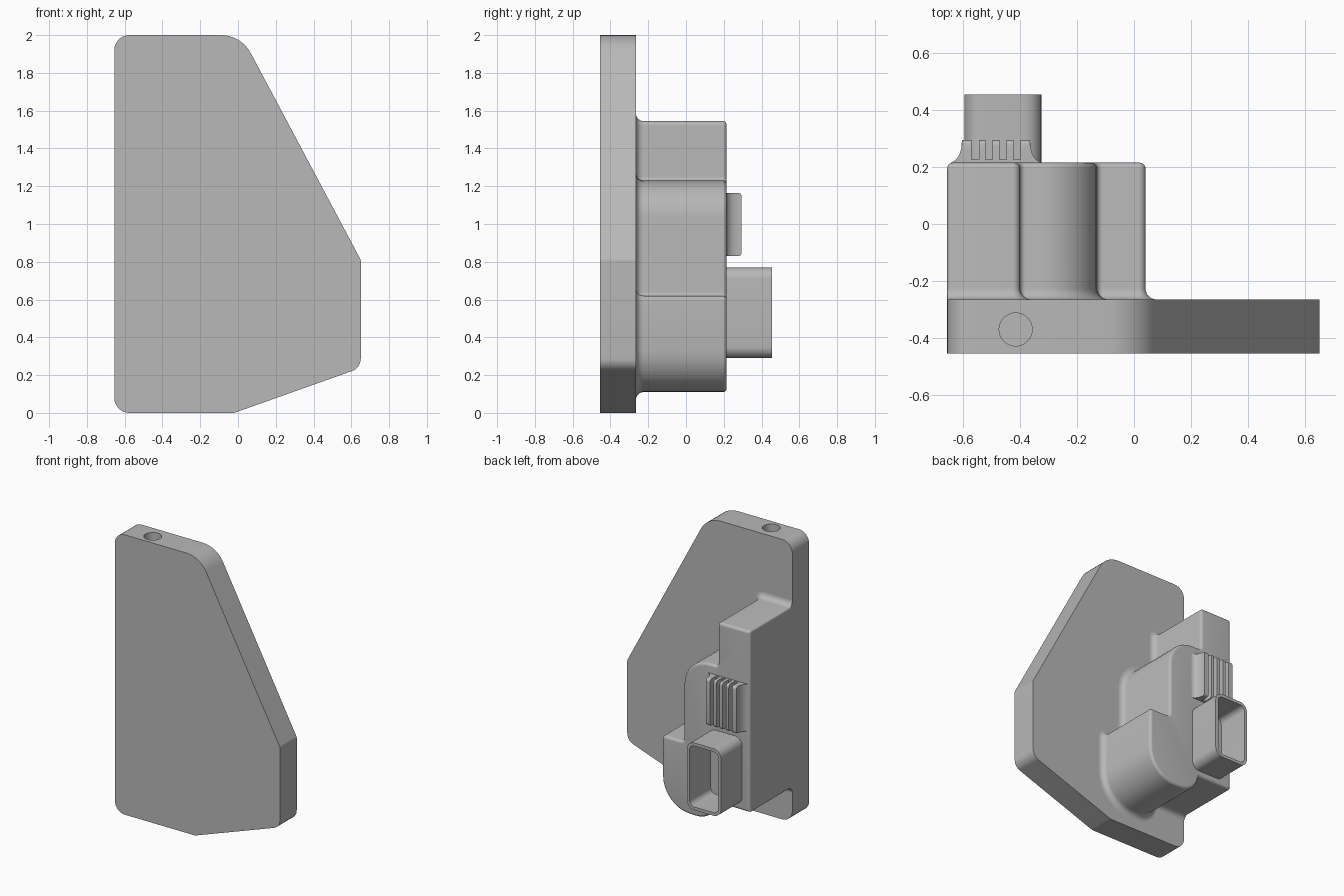
import bpy, bmesh, math
from mathutils import Vector

cube = bpy.data.objects.get("Cube")
if cube:
    bpy.data.objects.remove(cube)

grey = bpy.data.materials.new("light_grey")
grey.use_nodes = True
COLOUR = (0.48, 0.48, 0.48, 1)
grey.diffuse_color = COLOUR
grey.node_tree.nodes["Principled BSDF"].inputs["Base Color"].default_value = COLOUR


def rounded(corners, d=0.0, seg=8):
    """Counter-clockwise outline of (a, b, radius) corners, grown by d."""
    pts = [Vector(c[:2]) for c in corners]
    n = len(pts)
    grown, convex = [], []
    for i, p in enumerate(pts):
        e1 = (p - pts[i - 1]).normalized()
        e2 = (pts[(i + 1) % n] - p).normalized()
        n1, n2 = Vector((e1.y, -e1.x)), Vector((e2.y, -e2.x))
        grown.append(p + (n1 + n2) * d / (1 + n1.dot(n2)))
        convex.append(e1.x * e2.y - e1.y * e2.x > 0)
    out = []
    for i, p in enumerate(grown):
        r = max(corners[i][2] + (d if convex[i] else -d), 0.003)
        u = (grown[i - 1] - p).normalized()
        v = (grown[(i + 1) % n] - p).normalized()
        half = u.angle(v) / 2
        t = r / math.tan(half)
        c = p + (u + v).normalized() * r / math.sin(half)
        a, b = p + u * t - c, p + v * t - c
        a0 = math.atan2(a.y, a.x)
        turn = math.atan2(a.x * b.y - a.y * b.x, a.dot(b))
        for k in range(seg + 1):
            ang = a0 + turn * k / seg
            out.append((c.x + r * math.cos(ang), c.y + r * math.sin(ang)))
    return out


def loft(name, rings):
    """Skin matching rings of points and close both ends."""
    bm = bmesh.new()
    loops = [[bm.verts.new(p) for p in ring] for ring in rings]
    n = len(loops[0])
    for a, b in zip(loops, loops[1:]):
        for i in range(n):
            j = (i + 1) % n
            bm.faces.new((a[i], a[j], b[j], b[i]))
    bm.faces.new(loops[0])
    bm.faces.new(loops[-1])
    bmesh.ops.recalc_face_normals(bm, faces=bm.faces)
    mesh = bpy.data.meshes.new(name)
    bm.to_mesh(mesh)
    bm.free()
    obj = bpy.data.objects.new(name, mesh)
    bpy.context.collection.objects.link(obj)
    mesh.materials.append(grey)
    return obj


def smooth(obj):
    bpy.ops.object.select_all(action='DESELECT')
    obj.select_set(True)
    bpy.context.view_layer.objects.active = obj
    bpy.ops.object.shade_smooth_by_angle(angle=math.radians(35))


def at_y(outline, y, min_x=-9):
    return [(max(x, min_x), y, z) for x, z in outline]


LEFT, FRONT, BACK, END = -0.655, -0.455, -0.265, 0.215

# Front plate with a round hole in its top edge
plate_shape = [(LEFT, 0, 0.08), (-0.02, 0, 0.05), (0.65, 0.238, 0.07),
               (0.65, 0.81, 0.03), (0.017, 2, 0.18), (LEFT, 2, 0.08)]
outline = rounded(plate_shape)
plate = loft("front_plate", [at_y(outline, FRONT), at_y(outline, BACK)])
bpy.ops.mesh.primitive_cylinder_add(vertices=40, radius=0.058, depth=0.6,
                                    location=(-0.415, -0.37, 2))
cutter = bpy.context.object
cutter.name = "hole_cutter"
cutter.hide_render = True
cutter.data.materials.append(grey)
hole = plate.modifiers.new("hole", 'BOOLEAN')
hole.operation = 'DIFFERENCE'
hole.solver = 'EXACT'
hole.object = cutter
bpy.context.view_layer.objects.active = plate
bpy.ops.object.modifier_apply(modifier="hole")
bpy.data.objects.remove(cutter)
smooth(plate)

# Stepped housing: flared fillet at the plate, rounded rim at the back
housing_shape = [(LEFT, 0.25, 0.01), (-0.385, 0.25, 0.01), (-0.345, 0.11, 0.15),
                 (0.04, 0.11, 0.22), (0.04, 0.62, 0.025), (-0.13, 0.62, 0.02),
                 (-0.13, 1.23, 0.2), (-0.4, 1.23, 0.02), (-0.4, 1.545, 0.025),
                 (LEFT, 1.545, 0.015)]
FILLET, RIM, STEPS = 0.04, 0.02, 6
angles = [math.pi / 2 * k / STEPS for k in range(STEPS + 1)]
rings = [at_y(rounded(housing_shape, FILLET * (1 - math.sin(a))),
              BACK + FILLET * (1 - math.cos(a)), LEFT) for a in angles]
rings += [at_y(rounded(housing_shape, RIM * (math.cos(a) - 1)),
               END - RIM * (1 - math.sin(a))) for a in angles]
smooth(loft("housing", rings))

# Hollow rectangular socket
socket_shape = [(-0.595, 0.29, 0.06), (-0.325, 0.29, 0.06),
                (-0.325, 0.77, 0.06), (-0.595, 0.77, 0.06)]
outer, inner = rounded(socket_shape), rounded(socket_shape, -0.022)
smooth(loft("socket", [at_y(outer, END - 0.02), at_y(outer, 0.455),
                       at_y(inner, 0.455), at_y(inner, END + 0.002)]))

# Ribbed grip: a comb section with flared sides, rounded at both ends
TOP, FLARE, MID, HALF, FLOOR = 0.295, 0.045, -0.484, 0.12, END + 0.012
curve = [(HALF + FLARE * (1 - math.sin(a)), TOP - 0.01 - 0.07 * math.cos(a))
         for a in angles]
comb = [(MID + x, y) for x, y in curve]
comb.append((MID + HALF, TOP))
for k in range(4):
    groove = MID + 0.049 * (1.5 - k)
    for side, heights in ((0.013, (TOP, FLOOR)), (-0.013, (FLOOR, TOP))):
        comb += [(groove + side, y) for y in heights]
comb.append((MID - HALF, TOP))
comb += [(MID - x, y) for x, y in reversed(curve)]
LOW, HIGH, ROUND = 0.83, 1.165, 0.02
levels = [(LOW + ROUND * (1 - math.sin(a)), ROUND * (1 - math.cos(a)))
          for a in reversed(angles)]
levels += [(HIGH - ROUND * (1 - math.sin(a)), ROUND * (1 - math.cos(a)))
           for a in angles[::-1]][::-1]
rings = [[(x, min(y, TOP - drop), z) for x, y in comb]
         for z, drop in sorted(levels)]
smooth(loft("ribbed_grip", rings))
